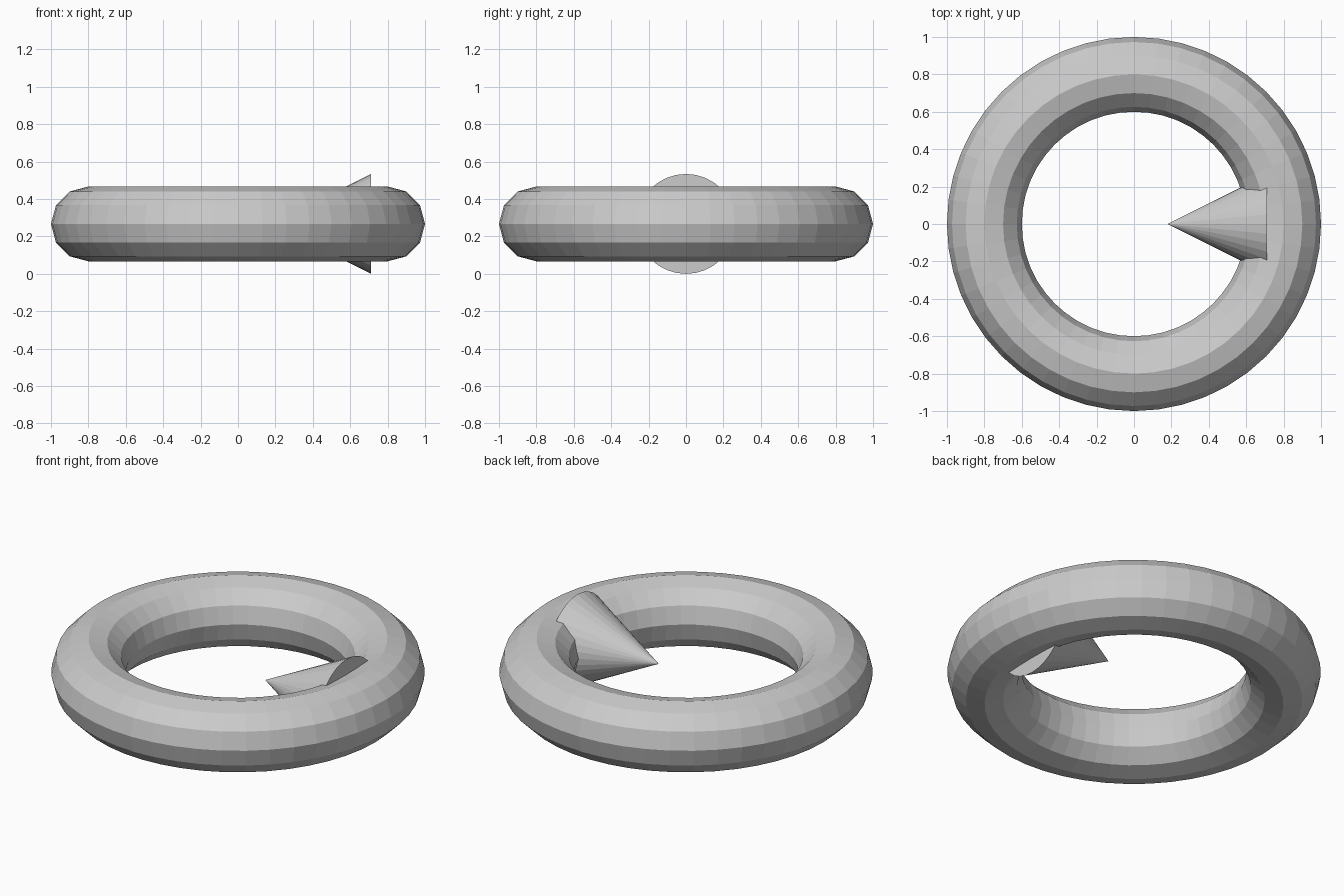
import bpy
from math import pi

# Remove the default cube
cube = bpy.data.objects.get("Cube")
if cube:
    bpy.data.objects.remove(cube, do_unlink=True)

MID_Z = 0.267        # height of the ring's centre plane
CONE_R = 0.267       # cone radius, half of its length

# Single plain grey
grey = bpy.data.materials.new("plain_grey")
grey.use_nodes = True
colour = (0.6, 0.6, 0.6, 1)
grey.diffuse_color = colour
grey.node_tree.nodes["Principled BSDF"].inputs["Base Color"].default_value = colour


def finish(name):
    obj = bpy.context.object
    obj.name = name
    obj.data.materials.append(grey)
    return obj


# Flat-shaded ring
bpy.ops.mesh.primitive_torus_add(
    major_segments=48, minor_segments=12,
    major_radius=0.8, minor_radius=0.2, location=(0, 0, MID_Z))
finish("ring")

# Cone set into the ring's left side, pointing at the centre
bpy.ops.mesh.primitive_cone_add(
    vertices=32, radius1=CONE_R, radius2=0, depth=2 * CONE_R,
    location=(0.445, 0, MID_Z), rotation=(0, -pi / 2, 0))
finish("inner_cone")
